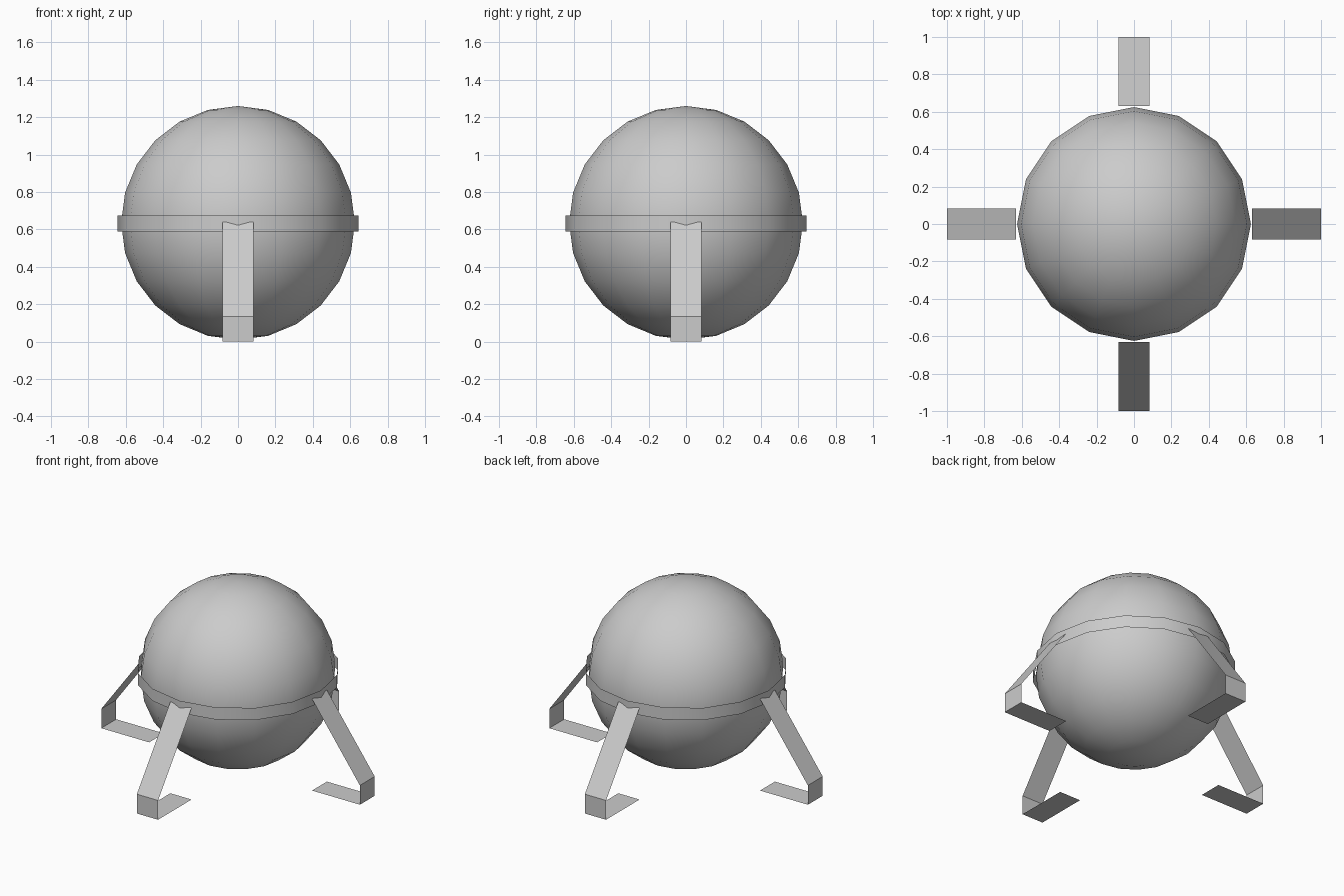
import bpy, bmesh
from math import pi
from mathutils import Matrix

if "Cube" in bpy.data.objects:
    bpy.data.objects.remove(bpy.data.objects["Cube"])


def make_object(name, bm, smooth=False):
    for f in bm.faces:
        f.smooth = smooth
    mesh = bpy.data.meshes.new(name)
    bm.to_mesh(mesh)
    bm.free()
    ob = bpy.data.objects.new(name, mesh)
    bpy.context.collection.objects.link(ob)
    return ob


# Spherical tank
bm = bmesh.new()
bmesh.ops.create_uvsphere(bm, u_segments=16, v_segments=12, radius=0.625,
                          matrix=Matrix.Translation((0, 0, 0.635)))
make_object("sphere_tank", bm, smooth=True)

# Thin open band around the equator
bm = bmesh.new()
bmesh.ops.create_cone(bm, cap_ends=False, segments=16, radius1=0.643,
                      radius2=0.643, depth=0.085,
                      matrix=Matrix.Translation((0, 0, 0.631)))
make_object("equator_band", bm, smooth=True)

# Four folded strap legs: slanted strut, upright end, foot turned inwards
PROFILE = [(0.63, 0.64), (1.0, 0.135), (1.0, 0.0), (0.63, 0.0)]
HALF_WIDTH = 0.082


def strap_leg(name, angle):
    bm = bmesh.new()
    rows = [[bm.verts.new((s * HALF_WIDTH, -r, z)) for s in (-1, 1)]
            for r, z in PROFILE]
    for a, b in zip(rows, rows[1:]):
        bm.faces.new((a[0], b[0], b[1], a[1]))
    bm.transform(Matrix.Rotation(angle, 4, 'Z'))
    make_object(name, bm)


for i, side in enumerate(("front", "right", "back", "left")):
    strap_leg(side + "_leg", i * pi / 2)
